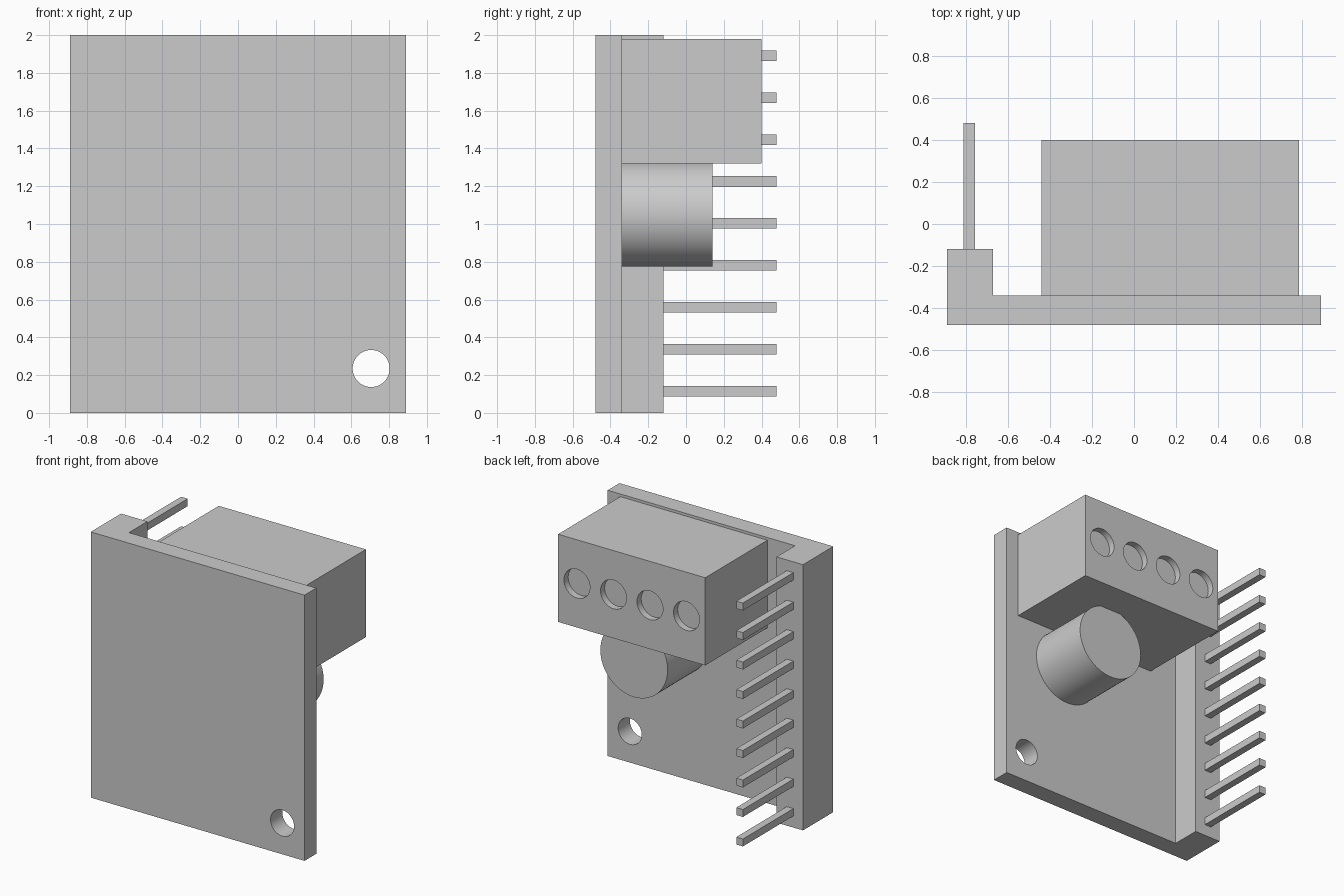
import bpy
import bmesh
import math
from mathutils import Matrix, Vector

if "Cube" in bpy.data.objects:
    bpy.data.objects.remove(bpy.data.objects["Cube"], do_unlink=True)

# Single plain grey
grey = bpy.data.materials.new("plain_grey")
grey.use_nodes = True
COLOUR = (0.6, 0.6, 0.6, 1)
grey.diffuse_color = COLOUR
grey.node_tree.nodes["Principled BSDF"].inputs["Base Color"].default_value = COLOUR


def finish(name, bm):
    bmesh.ops.recalc_face_normals(bm, faces=bm.faces[:])
    mesh = bpy.data.meshes.new(name)
    bm.to_mesh(mesh)
    bm.free()
    mesh.materials.append(grey)
    obj = bpy.data.objects.new(name, mesh)
    bpy.context.collection.objects.link(obj)
    return obj


def box(name, low, high):
    low, high = Vector(low), Vector(high)
    bm = bmesh.new()
    bmesh.ops.create_cube(bm, size=1)
    bmesh.ops.scale(bm, vec=high - low, verts=bm.verts)
    bmesh.ops.translate(bm, vec=(low + high) / 2, verts=bm.verts)
    return finish(name, bm)


def cylinder(name, x, z, radius, y0, y1):
    """Cylinder lying along the y axis."""
    bm = bmesh.new()
    place = Matrix.Translation((x, (y0 + y1) / 2, z)) @ Matrix.Rotation(math.pi / 2, 4, "X")
    bmesh.ops.create_cone(bm, cap_ends=True, segments=64, radius1=radius,
                          radius2=radius, depth=y1 - y0, matrix=place)
    return finish(name, bm)


def drill(target, cutter):
    """Cut a hole, keep the result and discard the cutter."""
    cutter.hide_render = True
    mod = target.modifiers.new("hole", "BOOLEAN")
    mod.operation = "DIFFERENCE"
    mod.solver = "EXACT"
    mod.object = cutter
    bpy.context.view_layer.objects.active = target
    bpy.ops.object.modifier_apply(modifier=mod.name)
    bpy.data.objects.remove(cutter, do_unlink=True)


def smooth(obj):
    bpy.ops.object.select_all(action="DESELECT")
    obj.select_set(True)
    bpy.context.view_layer.objects.active = obj
    bpy.ops.object.shade_smooth_by_angle(angle=math.radians(30))


FRONT, BACK = -0.48, -0.34
HEADER_BACK, PIN_TIP = -0.12, 0.48
BLOCK_BACK = 0.4

# Board with the raised header strip, as one L-shaped profile
profile = [(-0.89, FRONT), (0.89, FRONT), (0.89, BACK),
           (-0.67, BACK), (-0.67, HEADER_BACK), (-0.89, HEADER_BACK)]
bm = bmesh.new()
face = bm.faces.new([bm.verts.new((x, y, 0)) for x, y in profile])
up = bmesh.ops.extrude_face_region(bm, geom=[face])["geom"]
bmesh.ops.translate(bm, vec=(0, 0, 2),
                    verts=[v for v in up if isinstance(v, bmesh.types.BMVert)])
board = finish("board_with_header", bm)

# Mounting hole
drill(board, cylinder("mounting_hole", 0.705, 0.235, 0.098, FRONT - 0.1, BACK + 0.1))
smooth(board)

# Header pins
for i in range(9):
    z = 0.115 + i * 0.222
    box(f"header_pin_{i + 1}", (-0.81, HEADER_BACK, z - 0.028),
        (-0.755, PIN_TIP, z + 0.028))

# Terminal block with four shallow round recesses
block = box("terminal_block", (-0.44, BACK, 1.32), (0.785, BLOCK_BACK, 1.98))
for i in range(4):
    x = 0.172 + (i - 1.5) * 0.304
    drill(block, cylinder("recess", x, 1.65, 0.108, BLOCK_BACK - 0.05, BLOCK_BACK + 0.1))
smooth(block)

# Capacitor
smooth(cylinder("capacitor", 0.335, 1.055, 0.28, BACK, 0.14))
